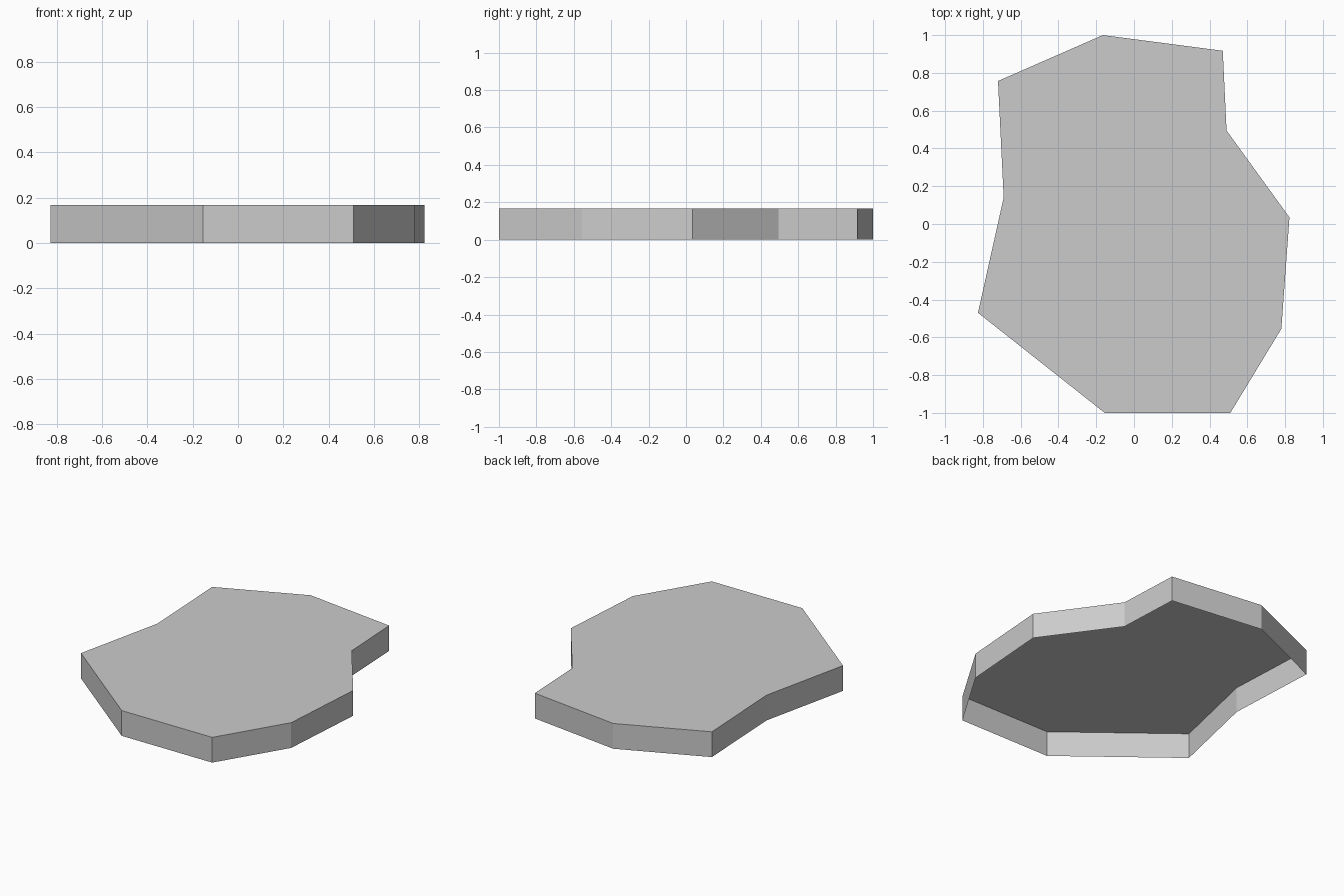
import bpy
import bmesh

cube = bpy.data.objects.get("Cube")
if cube:
    bpy.data.objects.remove(cube, do_unlink=True)

HEIGHT = 0.168
OUTLINE = [(-0.155, -1), (0.51, -1), (0.78, -0.555), (0.823, 0.035),
           (0.49, 0.495), (0.47, 0.917), (-0.165, 1), (-0.72, 0.757),
           (-0.69, 0.14), (-0.826, -0.47)]

# Plain grey stone
grey = bpy.data.materials.new("light grey")
grey.use_nodes = True
colour = (0.6, 0.6, 0.6, 1)
grey.diffuse_color = colour
grey.node_tree.nodes["Principled BSDF"].inputs["Base Color"].default_value = colour

# Flat top with a skirt of side walls, open underneath
bm = bmesh.new()
top = bm.faces.new([bm.verts.new((x, y, HEIGHT)) for x, y in OUTLINE])
skirt = bmesh.ops.extrude_edge_only(bm, edges=list(top.edges))
for v in skirt["geom"]:
    if isinstance(v, bmesh.types.BMVert):
        v.co.z = 0
bmesh.ops.recalc_face_normals(bm, faces=bm.faces)
bm.normal_update()
if top.normal.z < 0:
    bmesh.ops.reverse_faces(bm, faces=bm.faces)

mesh = bpy.data.meshes.new("flat_slab")
bm.to_mesh(mesh)
bm.free()
mesh.materials.append(grey)
slab = bpy.data.objects.new("flat_slab", mesh)
bpy.context.collection.objects.link(slab)
